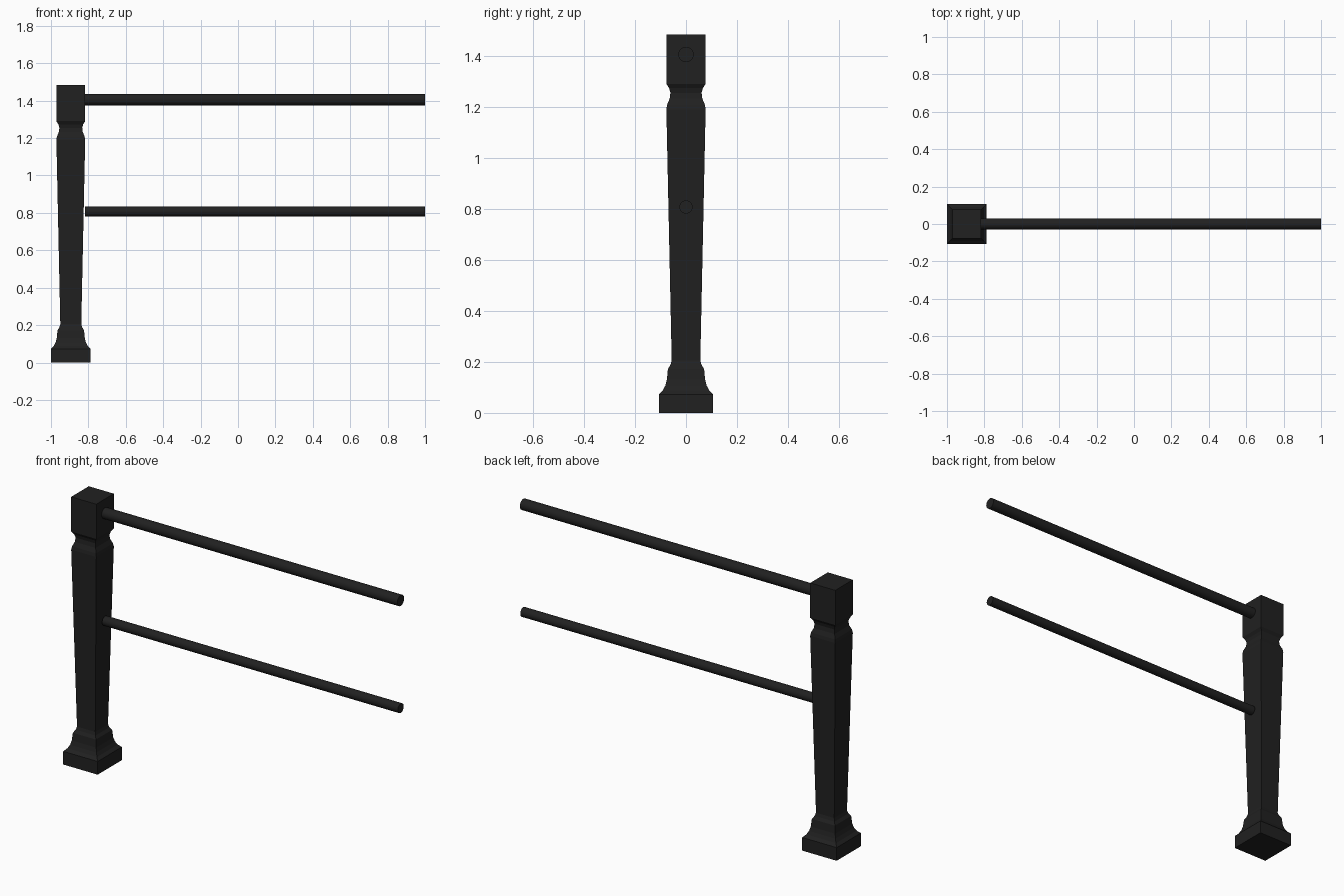
import bpy, bmesh, math

if "Cube" in bpy.data.objects:
    bpy.data.objects.remove(bpy.data.objects["Cube"])

dark = bpy.data.materials.new("black_iron")
dark.diffuse_color = (0.015, 0.015, 0.015, 1)
dark.use_nodes = True
dark.node_tree.nodes["Principled BSDF"].inputs["Base Color"].default_value = dark.diffuse_color
POST_X = -0.894


def add_object(name, bm):
    bmesh.ops.recalc_face_normals(bm, faces=bm.faces)
    mesh = bpy.data.meshes.new(name)
    bm.to_mesh(mesh)
    bm.free()
    mesh.materials.append(dark)
    obj = bpy.data.objects.new(name, mesh)
    bpy.context.collection.objects.link(obj)
    return obj


# Square post: stack of squares following a (half width, height) profile
def square_post(name, profile):
    bm = bmesh.new()
    rings = [[bm.verts.new((POST_X + sx * h, sy * h, z))
              for sx, sy in ((-1, -1), (1, -1), (1, 1), (-1, 1))]
             for h, z in profile]
    for a, b in zip(rings, rings[1:]):
        for i in range(4):
            j = (i + 1) % 4
            bm.faces.new((a[i], a[j], b[j], b[i]))
    bm.faces.new(rings[0])
    bm.faces.new(rings[-1])
    return add_object(name, bm)


square_post("post", [
    (0.106, 0), (0.106, 0.073),                                   # plinth
    (0.091, 0.088), (0.081, 0.107), (0.075, 0.13), (0.073, 0.15), # cove
    (0.071, 0.172), (0.061, 0.188), (0.056, 0.205),               # collar
    (0.077, 1.19),                                                # tapered shaft
    (0.074, 1.208), (0.064, 1.232), (0.061, 1.255), (0.066, 1.273), (0.077, 1.29),
    (0.077, 1.483)])                                              # cap block


# Round rails running from the post to the open end
def rail(name, z, radius, x0=-0.817, x1=1.0):
    bpy.ops.mesh.primitive_cylinder_add(
        vertices=24, radius=radius, depth=x1 - x0,
        location=((x0 + x1) / 2, 0, z), rotation=(0, math.pi / 2, 0))
    obj = bpy.context.object
    obj.name = name
    obj.data.materials.append(dark)
    bpy.ops.object.shade_smooth_by_angle(angle=math.radians(30))


rail("upper_rail", 1.405, 0.03)
rail("lower_rail", 0.807, 0.026)
